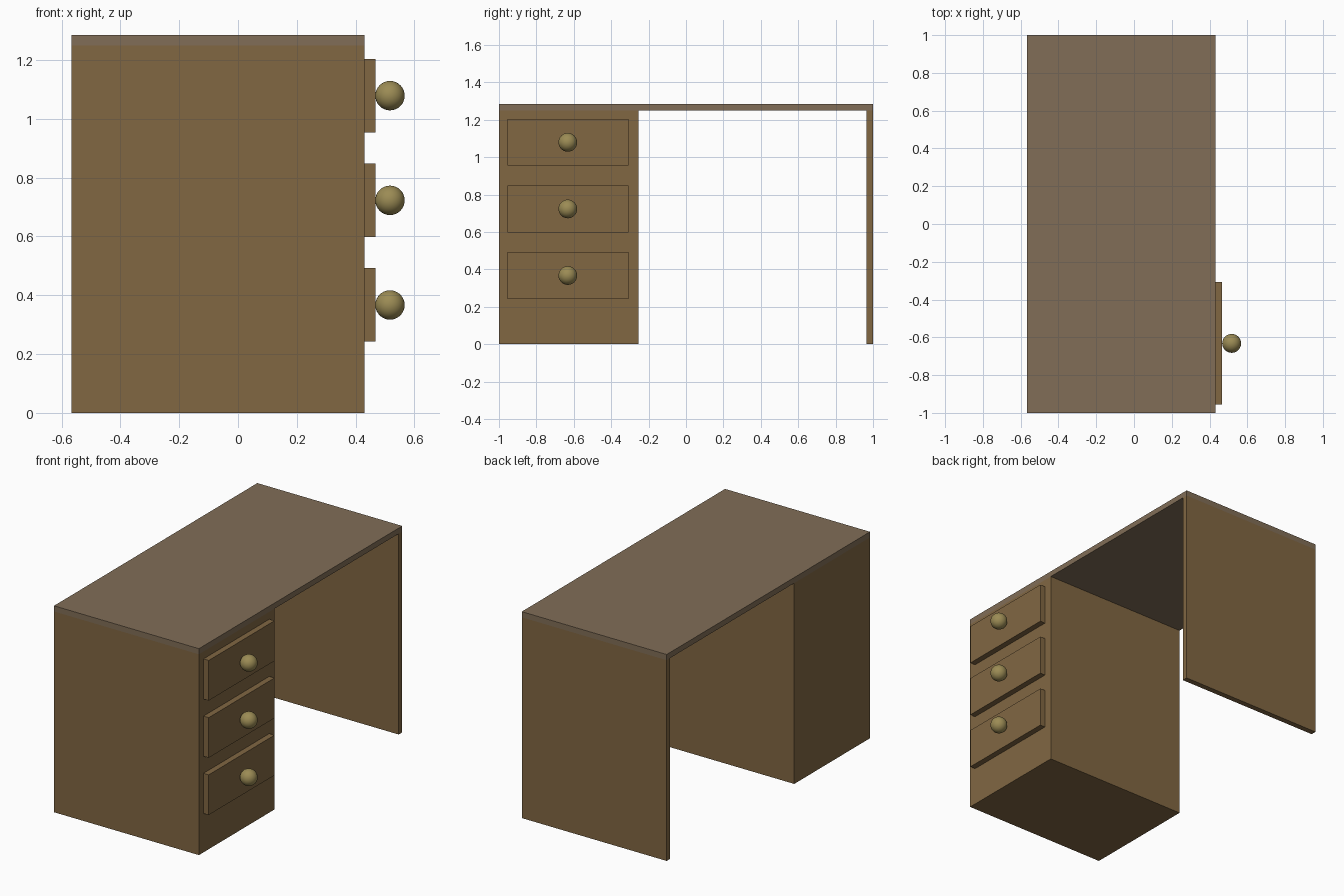
import bpy

if "Cube" in bpy.data.objects:
    bpy.data.objects.remove(bpy.data.objects["Cube"])


def material(name, color):
    m = bpy.data.materials.new(name)
    m.diffuse_color = (*color, 1)
    m.use_nodes = True
    m.node_tree.nodes["Principled BSDF"].inputs["Base Color"].default_value = m.diffuse_color
    return m


wood = material("wood", (0.22, 0.135, 0.055))
top_wood = material("top_wood", (0.22, 0.155, 0.095))
brass = material("brass", (0.33, 0.26, 0.09))


def box(name, lo, hi, mat):
    center = [(a + b) / 2 for a, b in zip(lo, hi)]
    bpy.ops.mesh.primitive_cube_add(size=1, location=center)
    ob = bpy.context.object
    ob.name = name
    ob.scale = [b - a for a, b in zip(lo, hi)]
    bpy.ops.object.transform_apply(location=False, rotation=False, scale=True)
    ob.data.materials.append(mat)
    return ob


BACK, FRONT = -0.567, 0.431   # desk depth along x
UNDER, TOP = 1.25, 1.285      # underside and upper face of the desk top

# Desk top, drawer cabinet and side panel
box("desk_top", (BACK, -1, UNDER), (FRONT, 1, TOP), top_wood)
box("drawer_cabinet", (BACK, -1, 0), (FRONT, -0.255, UNDER), wood)
box("side_panel", (BACK, 0.965, 0), (FRONT, 1, UNDER), wood)

# Three drawer fronts with round knobs
for i in range(3):
    z = 0.367 + i * 0.356
    box(f"drawer_front_{i + 1}", (FRONT, -0.955, z - 0.125),
        (0.467, -0.308, z + 0.125), wood)
    bpy.ops.mesh.primitive_uv_sphere_add(
        segments=32, ring_count=16, radius=0.05, location=(0.517, -0.632, z))
    knob = bpy.context.object
    knob.name = f"drawer_knob_{i + 1}"
    knob.data.materials.append(brass)
    bpy.ops.object.shade_smooth()
